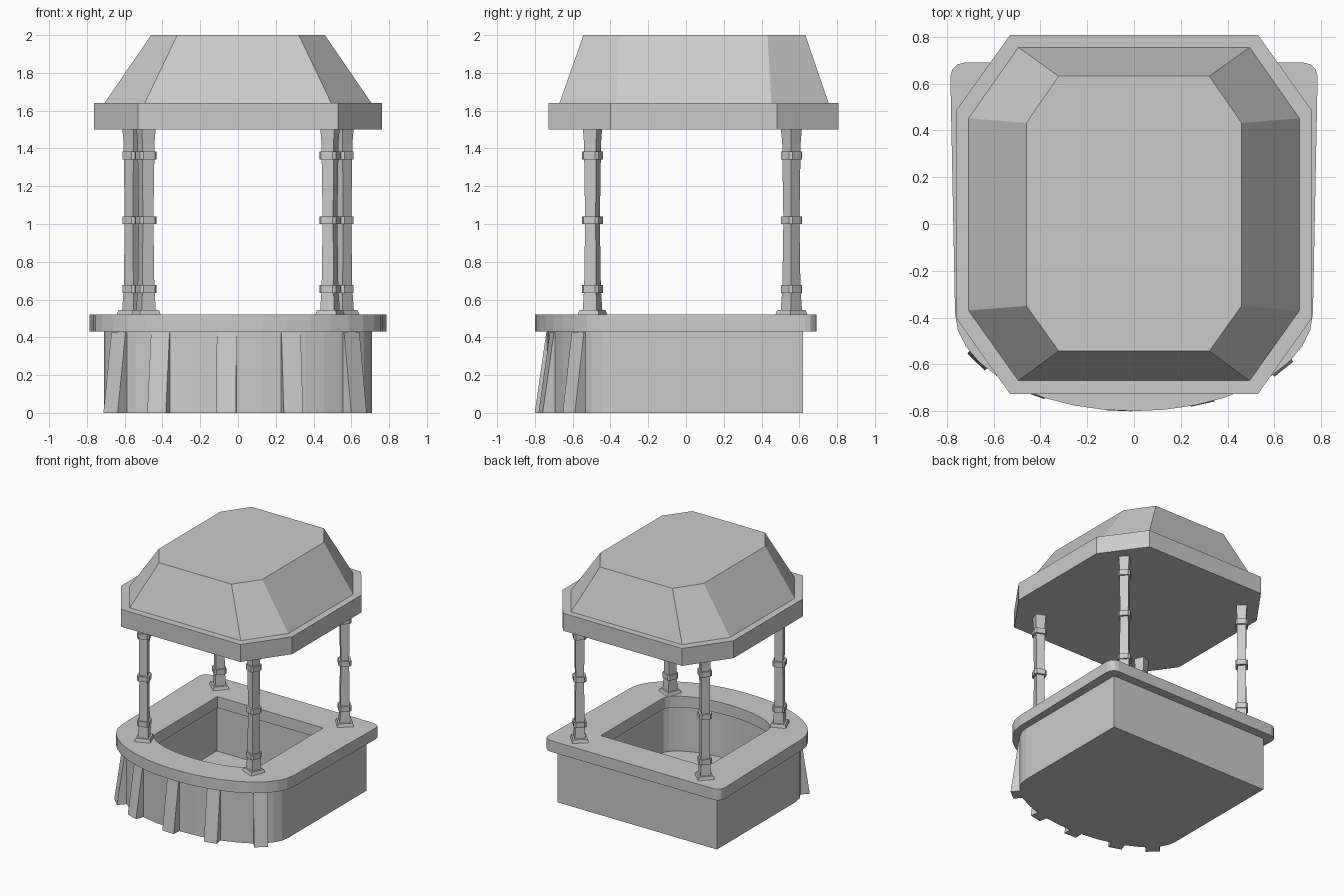
import bpy, bmesh
from math import cos, sin, pi, sqrt, radians
from mathutils import Vector

if "Cube" in bpy.data.objects:
    bpy.data.objects.remove(bpy.data.objects["Cube"])


def loft(name, sections, closed=False):
    """Skin a stack of (2D outline, z) sections; closed joins last to first, else cap the ends."""
    bm = bmesh.new()
    rows = [[bm.verts.new((x, y, z)) for x, y in pts] for pts, z in sections]
    n = len(rows[0])
    pairs = list(zip(rows, rows[1:])) + ([(rows[-1], rows[0])] if closed else [])
    for a, b in pairs:
        for i in range(n):
            j = (i + 1) % n
            bm.faces.new((a[i], a[j], b[j], b[i]))
    if not closed:
        bm.faces.new(rows[0][::-1])
        bm.faces.new(rows[-1])
    bmesh.ops.remove_doubles(bm, verts=bm.verts, dist=0.0005)
    bmesh.ops.recalc_face_normals(bm, faces=bm.faces)
    me = bpy.data.meshes.new(name)
    bm.to_mesh(me)
    bm.free()
    ob = bpy.data.objects.new(name, me)
    bpy.context.collection.objects.link(ob)
    return ob


def basin_outline(hw, back, y0, front, hw_back=None, r=0.0):
    """Straight back and sides, bowed front, optional rounded back corners."""
    hb = hw_back or hw
    pts = [(hw * cos(pi + pi * i / 18), y0 + (y0 - front) * sin(pi + pi * i / 18))
           for i in range(19)]
    for s, start in ((1, 0), (-1, pi / 2)):
        for i in range(4):
            a = start + pi / 2 * i / 3
            pts.append((s * (hb - r) + r * cos(a), back - r + r * sin(a)))
    return pts


def octagon(x_in, x_out, f, f_in, b_in, b):
    """Chamfered rectangle: front/back edges at f/b, side edges between f_in and b_in."""
    return [(-x_in, f), (x_in, f), (x_out, f_in), (x_out, b_in),
            (x_in, b), (-x_in, b), (-x_out, b_in), (-x_out, f_in)]


def square(cx, cy, h, ang, chamfer=0.0):
    """Rotated square, optionally with cut corners."""
    c = h - chamfer
    pts = [(h, -c), (h, c), (c, h), (-c, h), (-h, c), (-h, -c), (-c, -h), (c, -h)]
    if not chamfer:
        pts = pts[1::2]
        pts = [(h, -h), (h, h), (-h, h), (-h, -h)]
    return [(cx + x * cos(ang) - y * sin(ang), cy + x * sin(ang) + y * cos(ang)) for x, y in pts]


# Basin wall with hollow inside and floor
WALL_W, WALL_Y, WALL_F = 0.71, -0.38, -0.735
outer = basin_outline(WALL_W, 0.62, WALL_Y, WALL_F)
inner = basin_outline(0.49, 0.43, -0.37, -0.58)
loft("basin_wall", [(outer, 0), (outer, 0.43), (inner, 0.43), (inner, 0.07)])

# Overhanging rim slab
rim_out = basin_outline(0.765, 0.69, -0.38, -0.80, 0.785, 0.06)
rim_in = basin_outline(0.47, 0.41, -0.37, -0.56)
loft("basin_rim", [(rim_out, 0.43), (rim_out, 0.52), (rim_in, 0.52), (rim_in, 0.43)], closed=True)

# Wedge buttresses along the bowed front
for k, x in enumerate((-0.63, -0.41, -0.06, 0.28, 0.60)):
    b = WALL_Y - WALL_F
    y = WALL_Y - b * sqrt(1 - (x / WALL_W) ** 2)
    nrm = Vector((x / WALL_W ** 2, (y - WALL_Y) / b ** 2)).normalized()
    tan = Vector((-nrm.y, nrm.x))
    base = Vector((x, y))

    def quad(out):
        return [tuple(base + nrm * o + tan * t)
                for o, t in ((-0.05, -0.052), (out, -0.052), (out, 0.052), (-0.05, 0.052))]
    loft(f"buttress_{k + 1}", [(quad(0.065), 0), (quad(0.004), 0.425)])

# Four waisted posts with feet and collars
for label, px, py, ang in (("front", 0.487, -0.495, -22), ("back", 0.557, 0.558, 42)):
    for side, s in (("left", -1), ("right", 1)):
        a = radians(ang) * s
        tag = f"{label}_{side}"
        loft(f"{tag}_post", [(square(s * px, py, h, a), z) for z, h in
                             ((0.52, 0.041), (0.66, 0.034), (1.02, 0.030),
                              (1.36, 0.034), (1.42, 0.034), (1.50, 0.039))])
        loft(f"{tag}_foot", [(square(s * px, py, 0.060, a), 0.52),
                             (square(s * px, py, 0.053, a), 0.545)])
        for i, z in enumerate((0.657, 1.02, 1.362)):
            ring = square(s * px, py, 0.046, a, 0.014)
            loft(f"{tag}_collar_{i + 1}", [(ring, z - 0.021), (ring, z + 0.021)])

# Roof slab and flat-topped hipped roof
slab = octagon(0.53, 0.762, -0.727, -0.40, 0.483, 0.808)
loft("roof_slab", [(slab, 1.50), (slab, 1.64)])
loft("roof", [(octagon(0.494, 0.707, -0.67, -0.37, 0.452, 0.755), 1.64),
              (octagon(0.322, 0.46, -0.543, -0.35, 0.432, 0.632), 2.0)])
